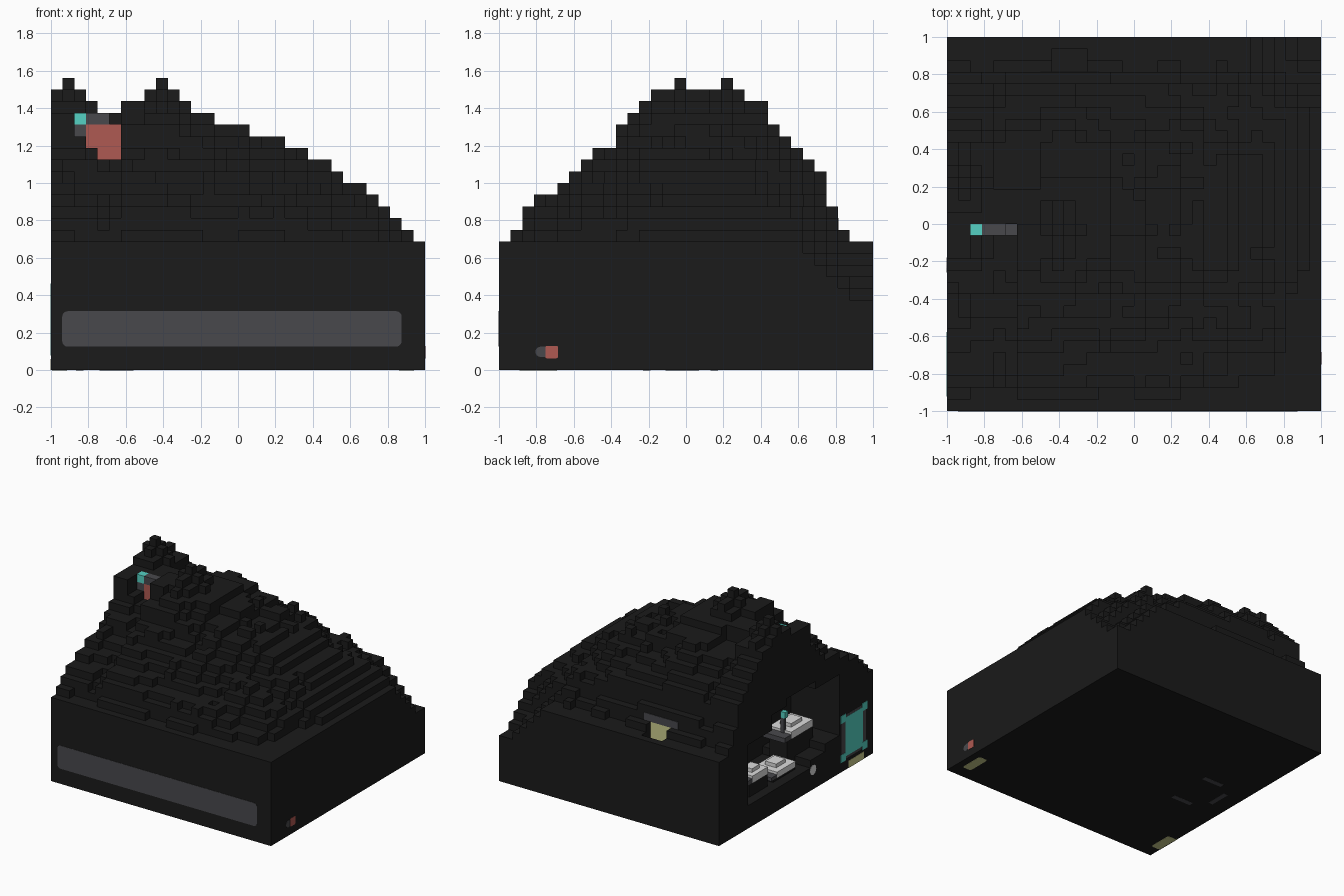
import bpy, bmesh
from mathutils import Vector, noise

cube = bpy.data.objects.get("Cube")
if cube:
    bpy.data.objects.remove(cube, do_unlink=True)

S = 1 / 16      # voxel size
N = 32          # voxels per side
BASE = 11       # voxel height of the plinth
PEAK = 14       # voxel height of the summit above the plinth


def material(name, r, g, b):
    m = bpy.data.materials.new(name)
    m.use_nodes = True
    m.diffuse_color = (r, g, b, 1)
    m.node_tree.nodes["Principled BSDF"].inputs["Base Color"].default_value = (r, g, b, 1)
    return m


BLACK = material("black rock", .0105, .0105, .0105)
GREY = material("dark grey", .066, .066, .073)
TEAL = material("bright teal", .09, .64, .55)
RED = material("dull red", .43, .1, .085)
OLIVE = material("pale olive", .6, .61, .27)
WHITE = material("off white", .72, .72, .72)


def finish(name, bm, mat):
    me = bpy.data.meshes.new(name)
    bm.normal_update()
    bm.to_mesh(me)
    bm.free()
    me.materials.append(mat)
    ob = bpy.data.objects.new(name, me)
    bpy.context.collection.objects.link(ob)


def box(name, lo, hi, mat, bevel=0, axis=1):
    """Box between two corners; optionally rounds the edges along one axis."""
    lo, hi = Vector(lo), Vector(hi)
    bm = bmesh.new()
    bmesh.ops.create_cube(bm, size=1)
    for v in bm.verts:
        v.co = (lo + hi) / 2 + v.co * (hi - lo)
    if bevel:
        edges = [e for e in bm.edges
                 if abs((e.verts[0].co - e.verts[1].co)[axis]) > 1e-5]
        bmesh.ops.bevel(bm, geom=edges, offset=bevel, segments=4,
                        profile=.5, affect='EDGES')
    finish(name, bm, mat)


def cells(name, lo, hi, mat):
    """Box given by voxel indices, both ends included."""
    a = (lo[0] * S - 1, lo[1] * S - 1, lo[2] * S)
    b = ((hi[0] + 1) * S - 1, (hi[1] + 1) * S - 1, (hi[2] + 1) * S)
    box(name, a, b, mat)


# Ridge profiles in voxels above the plinth, along x and along y
ALONG_X = ([13, 14, 13, 12, 11] + [12] * 3 + [13, 14, 13, 12] + [11] * 2 + [10] * 3
           + [9] * 3 + [8] * 2 + [7] * 2 + [6, 5, 5, 4, 3, 2, 1, 0])
ALONG_Y = ([0, 1, 3, 4, 4, 5, 6, 7, 8, 8, 10, 11, 12, 13, 13, 14] + [13] * 3
           + [14, 13, 12, 12, 10, 9, 8, 7, 6, 3, 1, 0, 0])
GULLY = {2: 9, 3: 8, 4: 7, 5: 7}


def cap(i, j):
    """Height limits that shape the two summits, gully and saddle."""
    if j < 16 and i in GULLY:
        return GULLY[i]
    if i < 4:
        return max(11, j - 5) if j < 19 else PEAK
    if i < 8 and j > 18:
        return 9
    if i > 7 and j > 17:
        return 11 if j < 20 else 10
    return PEAK


def height(i, j):
    a, b = ALONG_X[i], ALONG_Y[j]
    # average of a rounded blend and the plain product of the two profiles
    p = 2.2
    blend = 1 - ((1 - a / PEAK) ** p + (1 - b / PEAK) ** p) ** (1 / p)
    h = (PEAK * blend + a * b / PEAK) / 2
    if min(a, b) < 11:
        h += 1.2 * noise.noise(Vector((i * .3, j * .3, .5)))
    if i < 6 and j < 13:
        h *= .67
    if i in (6, 7) and 12 <= j < 16:
        h = 12
    if 8 <= i <= 12 and j == 28:
        h = b
    h = max(0, min(round(h), a, b, cap(i, j)))
    # sunken rear corner
    d = ((N - 1 - i) ** 2 + (N - 1 - j) ** 2) ** .5
    return BASE + h - min(5, max(0, round(6 * (1 - d / 6.5))))


TOPS = [[height(i, j) for j in range(N)] for i in range(N)]


def cavern(i, j, k):
    """Open chamber in the cut side of the mountain."""
    if not 7 <= j <= 25 or i > 6:
        return False
    floor = 5 if j < 10 else 4 if j < 13 else 3
    roof = 13 if j < 12 else 14 if j < 18 else 13 if j < 21 else 11
    return floor <= k < roof - i // 3


def niche(i, j, k):
    return 9 <= i <= 11 and 29 <= j <= 30 and 9 <= k <= 12


def filled(i, j, k):
    if not (0 <= i < N and 0 <= j < N and 0 <= k < TOPS[i][j]):
        return False
    return not cavern(i, j, k) and not niche(i, j, k)


# Mountain and plinth as one voxel skin
bm = bmesh.new()
points = {}


def corner(p):
    if p not in points:
        points[p] = bm.verts.new((p[0] * S - 1, p[1] * S - 1, p[2] * S))
    return points[p]


for i in range(N):
    for j in range(N):
        for k in range(TOPS[i][j]):
            if not filled(i, j, k):
                continue
            for ax in range(3):
                for side in (0, 1):
                    n = [i, j, k]
                    n[ax] += 2 * side - 1
                    if filled(*n):
                        continue
                    quad = []
                    for u, v in ((0, 0), (1, 0), (1, 1), (0, 1)):
                        p = [i, j, k]
                        p[ax] += side
                        p[(ax + 1) % 3] += u
                        p[(ax + 2) % 3] += v
                        quad.append(corner(tuple(p)))
                    bm.faces.new(quad if side else quad[::-1])
finish("mountain", bm, BLACK)

# Front panel
box("front_panel", (-.94, -1.002, .125), (.875, -.995, .315), GREY, .03)

# Banner hanging in the gully
cells("banner_tip", (2, 15, 21), (2, 15, 21), TEAL)
cells("banner_post", (2, 15, 20), (2, 15, 20), GREY)
cells("banner_beam", (3, 15, 21), (4, 15, 21), GREY)
cells("banner_upper", (3, 15, 19), (5, 15, 20), RED)
cells("banner_lower", (4, 15, 18), (5, 15, 18), RED)
box("banner_cap", (-.6875, -.0625, 1.3125), (-.625, 0, 1.316), GREY)

# Side button
box("button_back", (.995, -.805, .07), (1.001, -.72, .125), GREY, .027, 0)
box("button", (.995, -.752, .063), (1.002, -.685, .13), RED, .008, 0)

# Rear lookout
box("lookout_window", (-.4375, .808, .5625), (-.25, .816, .75), OLIVE)
box("lookout_lintel", (-.5, .808, .75), (-.1875, .816, .8125), GREY)

# Side gate with corner blocks
box("gate_frame", (-1.001, -.91, .09), (-.99, -.59, .45), GREY)
box("gate_panel", (-1.002, -.87, .11), (-.99, -.64, .43), TEAL)
for y in (-.89, -.61):
    for z in (.11, .43):
        box("gate_corner", (-1.003, y - .032, z - .032), (-.98, y + .032, z + .032), TEAL)
box("gate_step", (-1.002, -.88, 0), (-.99, -.68, .06), OLIVE)

# Underside inlays and slots
for x in (-.955, .9):
    box("foot_inlay", (x - .04, -.89, -.001), (x + .04, -.69, .05), OLIVE, .02, 2)
for x, y, w, d in ((-.65, .15, .09, .02), (-.65, -.21, .09, .02), (-.845, -.02, .02, .09)):
    box("underside_slot", (x - w, y - d, -.001), (x + w, y + d, .004), GREY)

# Side knob
box("side_knob", (-1.002, -.26, .12), (-.99, -.18, .2), WHITE, .038, 0)

# Craft and fittings inside the cavern: centre, half size, height range
for name, x, y, w, d, lo, hi in (
        ("upper_craft", -.78, -.25, .1, .14, .42, .48),
        ("lower_craft", -.84, .04, .1, .12, .22, .27),
        ("rear_craft", -.86, .38, .08, .1, .3, .36)):
    box(name + "_hull", (x - w, y - d, lo), (x + w, y + d, hi), WHITE)
    box(name + "_cabin", (x - w / 2, y - d / 2, hi), (x + w / 2, y + d / 2, hi + .03), WHITE)
    box(name + "_stand", (x - w * .8, y - d * 1.2, .19), (x + w * .8, y + d * 1.2, lo), BLACK)
    box(name + "_wing", (x - w, y + d, lo), (x + w, y + d * 1.6, hi - .02), GREY)
box("lamp_post", (-.82, -.13, .2), (-.79, -.1, .58), GREY)
box("lamp", (-.83, -.14, .58), (-.79, -.1, .63), TEAL)
